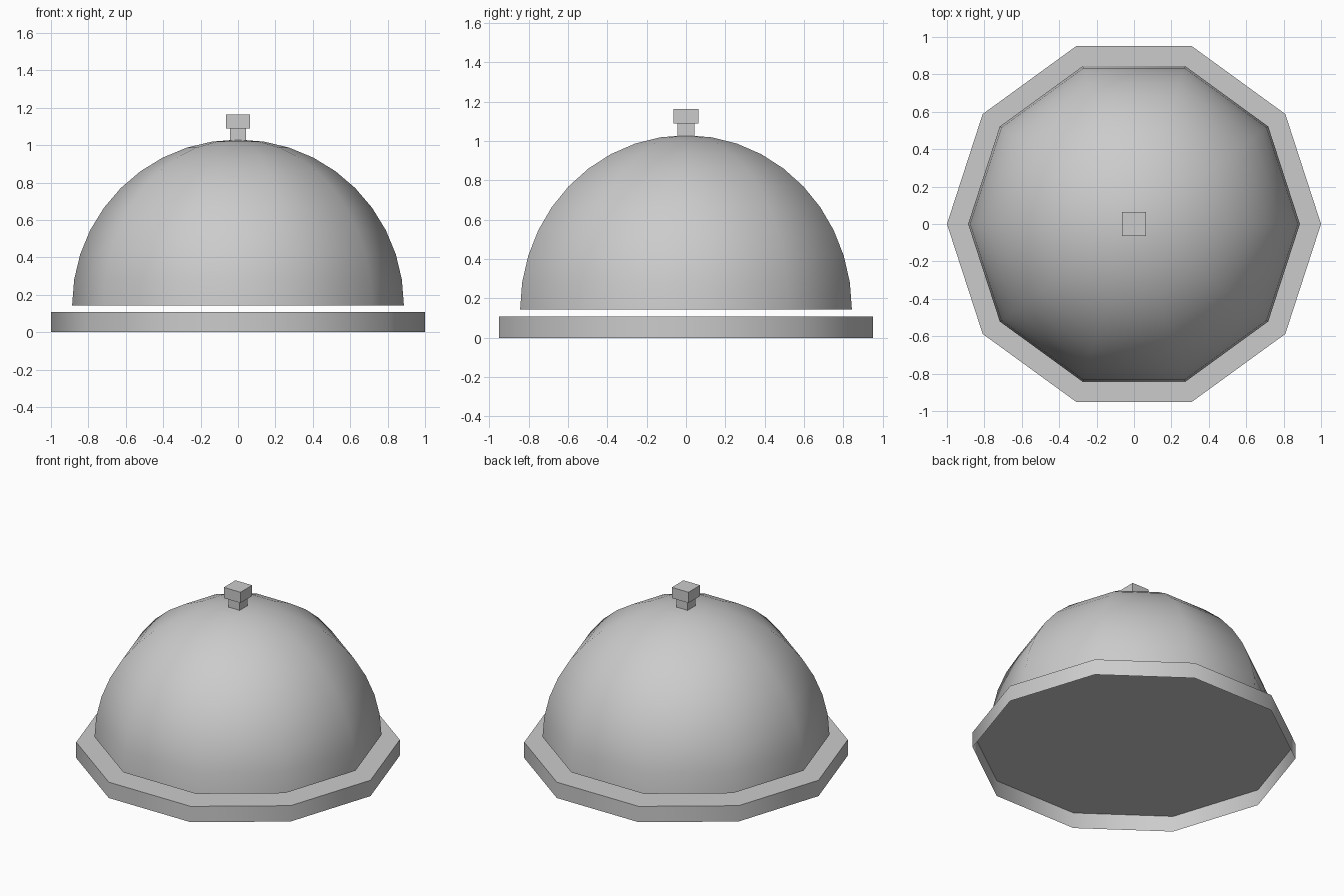
import bpy, bmesh, math

if "Cube" in bpy.data.objects:
    bpy.data.objects.remove(bpy.data.objects["Cube"])


def lathe(name, profile, sides, phase=0.0, smooth_angle=40):
    """Revolve (radius, z) points listed bottom to top; the bottom stays open, the top is closed."""
    bm = bmesh.new()
    rings = []
    for r, z in profile:
        ring = []
        for i in range(sides):
            a = phase + 2 * math.pi * i / sides
            ring.append(bm.verts.new((r * math.cos(a), r * math.sin(a), z)))
        rings.append(ring)
    for low, high in zip(rings, rings[1:]):
        for i in range(sides):
            j = (i + 1) % sides
            bm.faces.new((low[i], low[j], high[j], high[i]))
    if profile[-1][0] > 0:
        bm.faces.new(rings[-1])
    bmesh.ops.remove_doubles(bm, verts=bm.verts, dist=1e-5)
    mesh = bpy.data.meshes.new(name)
    bm.to_mesh(mesh)
    bm.free()
    obj = bpy.data.objects.new(name, mesh)
    bpy.context.collection.objects.link(obj)
    bpy.ops.object.select_all(action='DESELECT')
    obj.select_set(True)
    bpy.context.view_layer.objects.active = obj
    bpy.ops.object.shade_smooth_by_angle(angle=math.radians(smooth_angle))
    return obj


# Ten-sided base plate, hollow underneath
lathe("base_plate", [(1.0, 0.0), (1.0, 0.108)], 10)

# Hemispherical bell floating just above the base, open at the rim
R, RIM, STEPS = 0.887, 0.143, 10
arc = [math.radians(90 * k / STEPS) for k in range(STEPS)]
dome_profile = [(R * math.cos(a), RIM + R * math.sin(a)) for a in arc]
lathe("bell_dome", dome_profile + [(0.0, RIM + R)], 10)

# Square push button: narrow stem widening into a cap
d = math.sqrt(2)
lathe("push_button",
      [(0.042 * d, 1.02), (0.042 * d, 1.09), (0.063 * d, 1.09), (0.063 * d, 1.163)],
      4, phase=math.pi / 4, smooth_angle=30)
